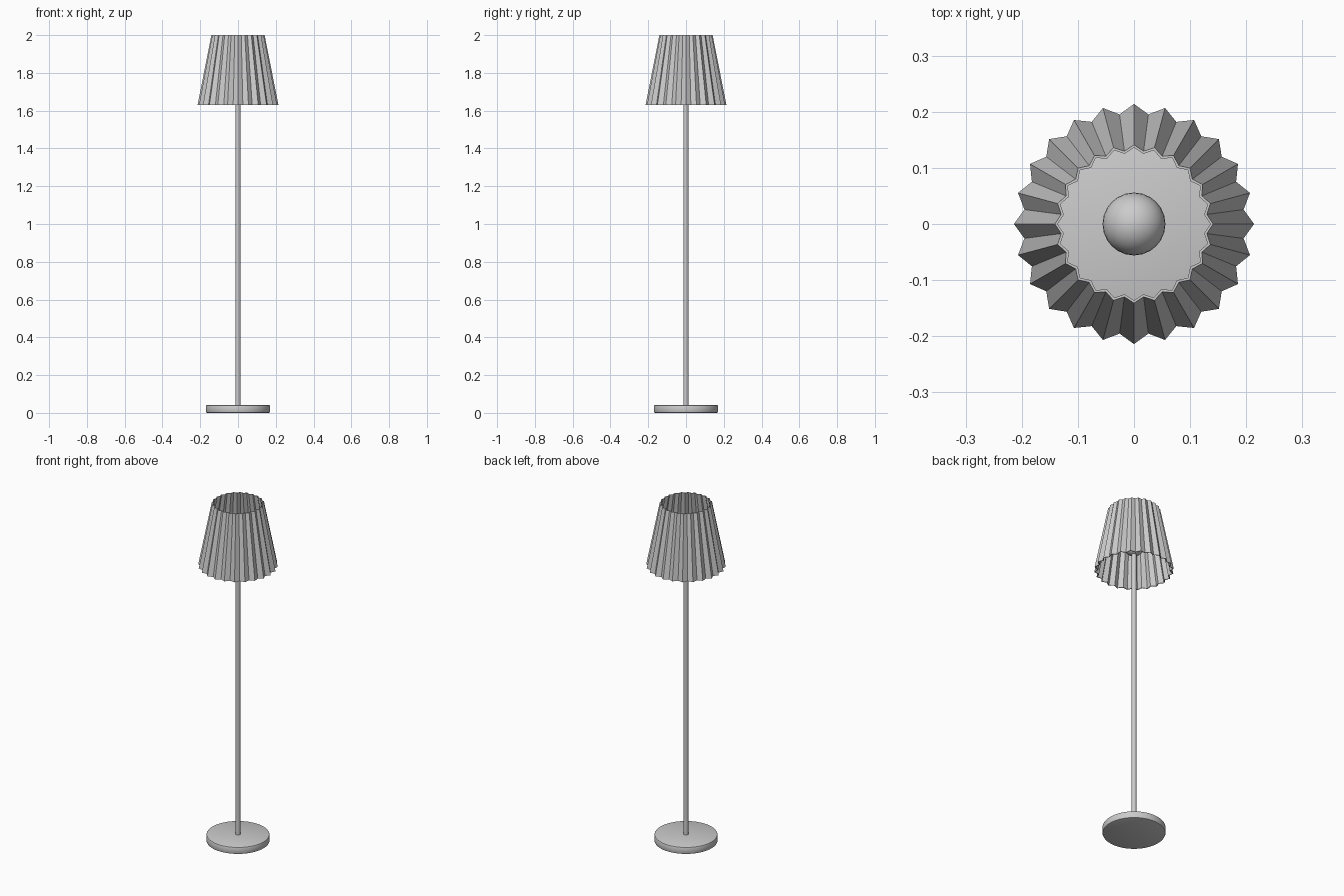
import bpy, bmesh
from math import cos, sin, pi, radians

if "Cube" in bpy.data.objects:
    bpy.data.objects.remove(bpy.data.objects["Cube"])


def finish(name, bm, smooth_angle=None):
    bmesh.ops.recalc_face_normals(bm, faces=bm.faces)
    mesh = bpy.data.meshes.new(name)
    bm.to_mesh(mesh)
    bm.free()
    obj = bpy.data.objects.new(name, mesh)
    bpy.context.collection.objects.link(obj)
    if smooth_angle:
        bpy.ops.object.select_all(action='DESELECT')
        obj.select_set(True)
        bpy.context.view_layer.objects.active = obj
        bpy.ops.object.shade_smooth_by_angle(angle=radians(smooth_angle))
    return obj


def lathe(name, profile, segments):
    """Spin an (r, z) profile around the z axis."""
    bm = bmesh.new()
    verts = [bm.verts.new((r, 0, z)) for r, z in profile]
    edges = [bm.edges.new(pair) for pair in zip(verts, verts[1:])]
    bmesh.ops.spin(bm, geom=verts + edges, cent=(0, 0, 0), axis=(0, 0, 1),
                   angle=2 * pi, steps=segments, use_duplicate=False)
    bmesh.ops.remove_doubles(bm, verts=bm.verts, dist=1e-5)
    return finish(name, bm, 35)


# Round base with softened rims
lathe("base", [(0, 0), (0.163, 0), (0.168, 0.002), (0.17, 0.007),
               (0.17, 0.035), (0.168, 0.040), (0.163, 0.042), (0, 0.042)], 64)

# Slender pole up to the bulb
lathe("pole", [(0, 0.03), (0.013, 0.03), (0.013, 1.75), (0, 1.75)], 24)

# Spherical bulb
bm = bmesh.new()
bmesh.ops.create_uvsphere(bm, u_segments=24, v_segments=16, radius=0.056)
bmesh.ops.translate(bm, verts=bm.verts, vec=(0, 0, 1.78))
finish("bulb", bm, 35)

# Pleated shade: closed wall between an outer and an inner zigzag
PLEATS = 24
WALL = 0.005
bm = bmesh.new()
rings = []
for peak, valley, z in [(0.214, 0.197, 1.63), (0.141, 0.131, 2.0),
                        (0.141 - WALL, 0.131 - WALL, 2.0),
                        (0.214 - WALL, 0.197 - WALL, 1.63)]:
    ring = []
    for i in range(2 * PLEATS):
        r = valley if i % 2 else peak
        a = pi * i / PLEATS
        ring.append(bm.verts.new((r * cos(a), r * sin(a), z)))
    rings.append(ring)
for k in range(4):
    lower, upper = rings[k], rings[(k + 1) % 4]
    for i in range(2 * PLEATS):
        j = (i + 1) % (2 * PLEATS)
        bm.faces.new((lower[i], lower[j], upper[j], upper[i]))
finish("pleated_shade", bm)
